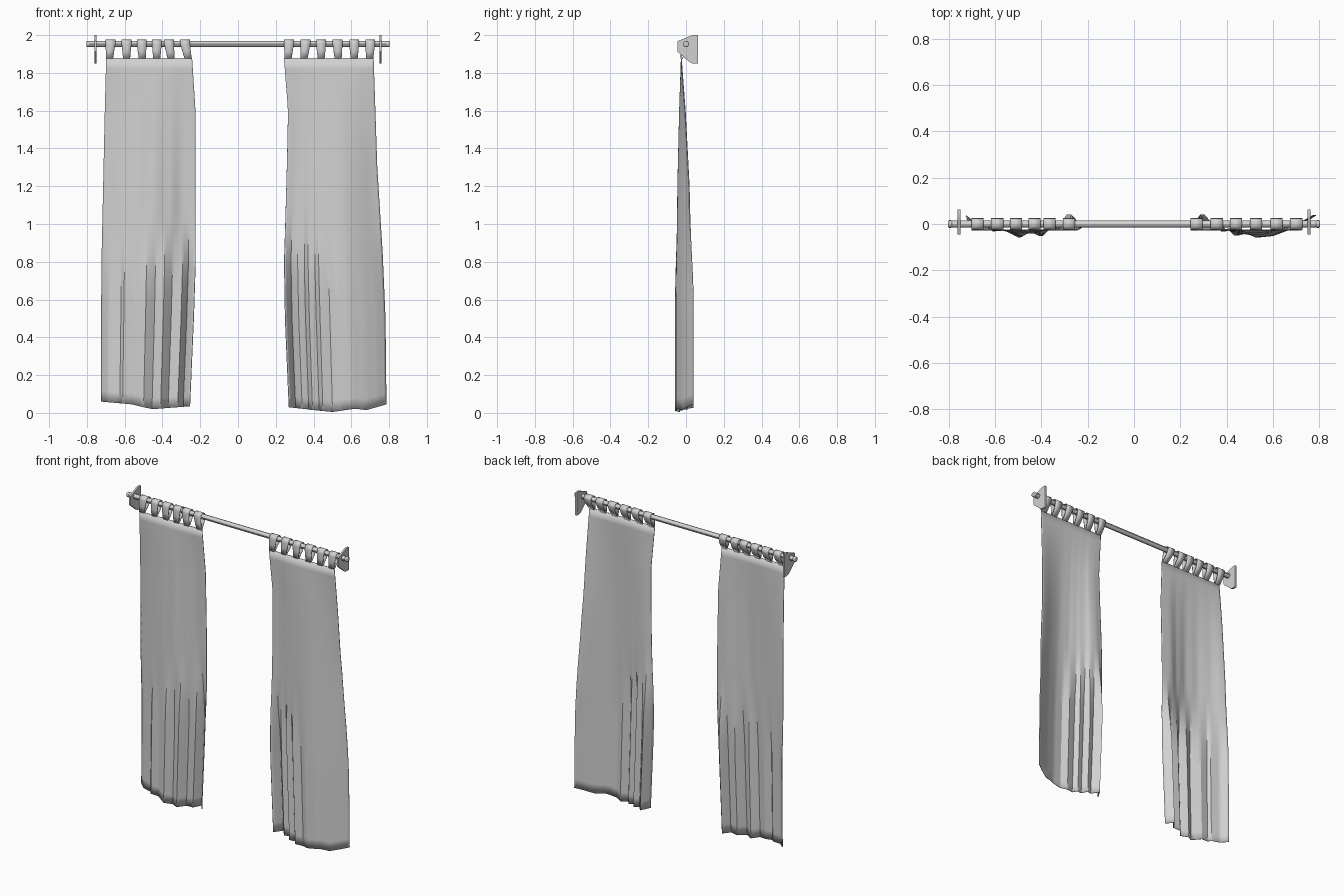
import bpy, bmesh, math
from mathutils import Matrix

cube = bpy.data.objects.get("Cube")
if cube:
    bpy.data.objects.remove(cube, do_unlink=True)

grey = bpy.data.materials.new("plain grey")
grey.use_nodes = True
grey.diffuse_color = (0.64, 0.64, 0.64, 1)
grey.node_tree.nodes["Principled BSDF"].inputs["Base Color"].default_value = (0.64, 0.64, 0.64, 1)

ROD_Z = 1.953
TOP_Z = 1.88
TOP_Y = -0.025


def finish(name, bm, thickness=0.0):
    bmesh.ops.recalc_face_normals(bm, faces=bm.faces)
    mesh = bpy.data.meshes.new(name)
    bm.to_mesh(mesh)
    bm.free()
    mesh.materials.append(grey)
    for poly in mesh.polygons:
        poly.use_smooth = True
    mesh.set_sharp_from_angle(angle=math.radians(30))
    obj = bpy.data.objects.new(name, mesh)
    bpy.context.scene.collection.objects.link(obj)
    if thickness:
        mod = obj.modifiers.new("cloth thickness", 'SOLIDIFY')
        mod.thickness = thickness
        mod.offset = 0
    return obj


def interp(points, x):
    """Piecewise linear lookup in a list of (x, value)."""
    if x <= points[0][0]:
        return points[0][1]
    for (a, p), (b, q) in zip(points, points[1:]):
        if x <= b:
            return p + (q - p) * (x - a) / (b - a)
    return points[-1][1]


def smoothstep(a, b, x):
    t = min(max((x - a) / (b - a), 0), 1)
    return t * t * (3 - 2 * t)


def sheet(bm, rows):
    grid = [[bm.verts.new(co) for co in row] for row in rows]
    for r0, r1 in zip(grid, grid[1:]):
        for i in range(len(r0) - 1):
            bm.faces.new((r0[i], r0[i + 1], r1[i + 1], r1[i]))


# Hanging cloth: pleats grow sharper towards the hem
def curtain(name, left_edge, right_edge, pleats, hem):
    x0, x1 = pleats[0][0], pleats[-1][0]
    stops = []
    for (a, _), (b, _) in zip(pleats, pleats[1:]):
        stops += [a + (b - a) * k / 4 for k in range(4)]
    stops.append(x1)
    spread = [(0, 1), (0.7, 1), (1.2, 0.8), (1.6, 0.4), (TOP_Z, 0)]
    rows = []
    steps = 32
    for j in range(steps + 1):
        row = []
        for x in stops:
            u = (x - x0) / (x1 - x0)
            z = TOP_Z + (interp(hem, x) - TOP_Z) * j / steps
            sharp = interp(pleats, x)
            soft = sum(interp(pleats, x + k * 0.015) for k in range(-4, 5)) / 9
            crease = 1 - smoothstep(0.55, 1.1, z)
            y = soft + (sharp - soft) * crease
            y = TOP_Y + (y - TOP_Y) * interp(spread, z)
            lo, hi = interp(left_edge, z), interp(right_edge, z)
            row.append((lo + (hi - lo) * u, y, z))
        rows.append(row)
    bm = bmesh.new()
    sheet(bm, rows)
    finish(name, bm, 0.004)


# Cloth loops over the rod, narrower where they meet the curtain
def tabs(name, tops, bottoms):
    path = [(-0.027, TOP_Z - 0.005), (-0.026, 1.915)]
    for k in range(9):
        a = math.pi * (1 - k / 8)
        path.append((0.023 * math.cos(a), ROD_Z + 0.021 * math.sin(a)))
    path += [(0.008, 1.915), (-0.021, TOP_Z - 0.005)]
    bm = bmesh.new()
    for top, bottom in zip(tops, bottoms):
        rows = []
        for y, z in path:
            t = min((z - TOP_Z) / (ROD_Z - TOP_Z), 1)
            x = bottom + (top - bottom) * t
            half = 0.019 + 0.007 * t
            rows.append([(x - half, y, z), (x + half, y, z)])
        sheet(bm, rows)
    finish(name, bm, 0.004)


curtain("right_curtain",
        [(0.06, -0.725), (0.8, -0.722), (1.6, -0.705), (TOP_Z, -0.698)],
        [(0.04, -0.255), (0.5, -0.235), (0.8, -0.225), (1.6, -0.225), (TOP_Z, -0.243)],
        [(-0.725, 0.035), (-0.685, 0.0), (-0.625, -0.012), (-0.61, -0.03),
         (-0.56, -0.025), (-0.5, -0.056), (-0.455, -0.025), (-0.41, -0.05),
         (-0.37, -0.005), (-0.32, -0.01), (-0.29, 0.038), (-0.255, -0.01)],
        [(-0.725, 0.06), (-0.56, 0.045), (-0.5, 0.03), (-0.45, 0.02), (-0.255, 0.035)])

curtain("left_curtain",
        [(0.03, 0.27), (0.5, 0.25), (0.8, 0.245), (1.35, 0.26), (1.6, 0.265), (TOP_Z, 0.243)],
        [(0.04, 0.785), (0.5, 0.78), (0.85, 0.765), (1.3, 0.737), (TOP_Z, 0.718)],
        [(0.27, -0.02), (0.305, 0.038), (0.34, -0.005), (0.375, 0.008),
         (0.395, -0.03), (0.43, -0.02), (0.45, -0.048), (0.5, -0.035),
         (0.54, -0.056), (0.6, -0.05), (0.68, -0.02), (0.74, 0.01), (0.785, 0.038)],
        [(0.27, 0.03), (0.4, 0.015), (0.5, 0.005), (0.62, 0.022), (0.68, 0.015), (0.785, 0.045)])

tabs("right_curtain_tabs",
     [-0.675, -0.59, -0.51, -0.43, -0.365, -0.28],
     [-0.68, -0.59, -0.507, -0.43, -0.355, -0.265])
tabs("left_curtain_tabs",
     [0.27, 0.357, 0.44, 0.527, 0.615, 0.7],
     [0.265, 0.35, 0.44, 0.53, 0.615, 0.697])


# Cylinder lying along x
def bar(name, x, length, radius):
    bm = bmesh.new()
    place = Matrix.Translation((x, 0, ROD_Z)) @ Matrix.Rotation(math.pi / 2, 4, 'Y')
    bmesh.ops.create_cone(bm, cap_ends=True, segments=12, radius1=radius,
                          radius2=radius, depth=length, matrix=place)
    return finish(name, bm)


bar("rod", 0, 1.57, 0.016)

# Wall brackets and end knobs
outline = [(-0.045, 1.968), (-0.045, 1.912), (0.022, 1.855), (0.035, 1.85),
           (0.063, 1.85), (0.063, 2.0), (0.035, 2.0), (0.022, 1.995)]
for side, s in (("left", 1), ("right", -1)):
    bm = bmesh.new()
    face = bm.faces.new([bm.verts.new((s * 0.755 - 0.006, y, z)) for y, z in outline])
    out = bmesh.ops.extrude_face_region(bm, geom=[face])
    moved = [v for v in out["geom"] if isinstance(v, bmesh.types.BMVert)]
    bmesh.ops.translate(bm, verts=moved, vec=(0.012, 0, 0))
    finish(side + "_bracket", bm)
    bar(side + "_neck", s * 0.785, 0.02, 0.011)
    knob = bar(side + "_knob", s * 0.793, 0.018, 0.017)
    bevel = knob.modifiers.new("rounded", 'BEVEL')
    bevel.width = 0.005
    bevel.segments = 2
